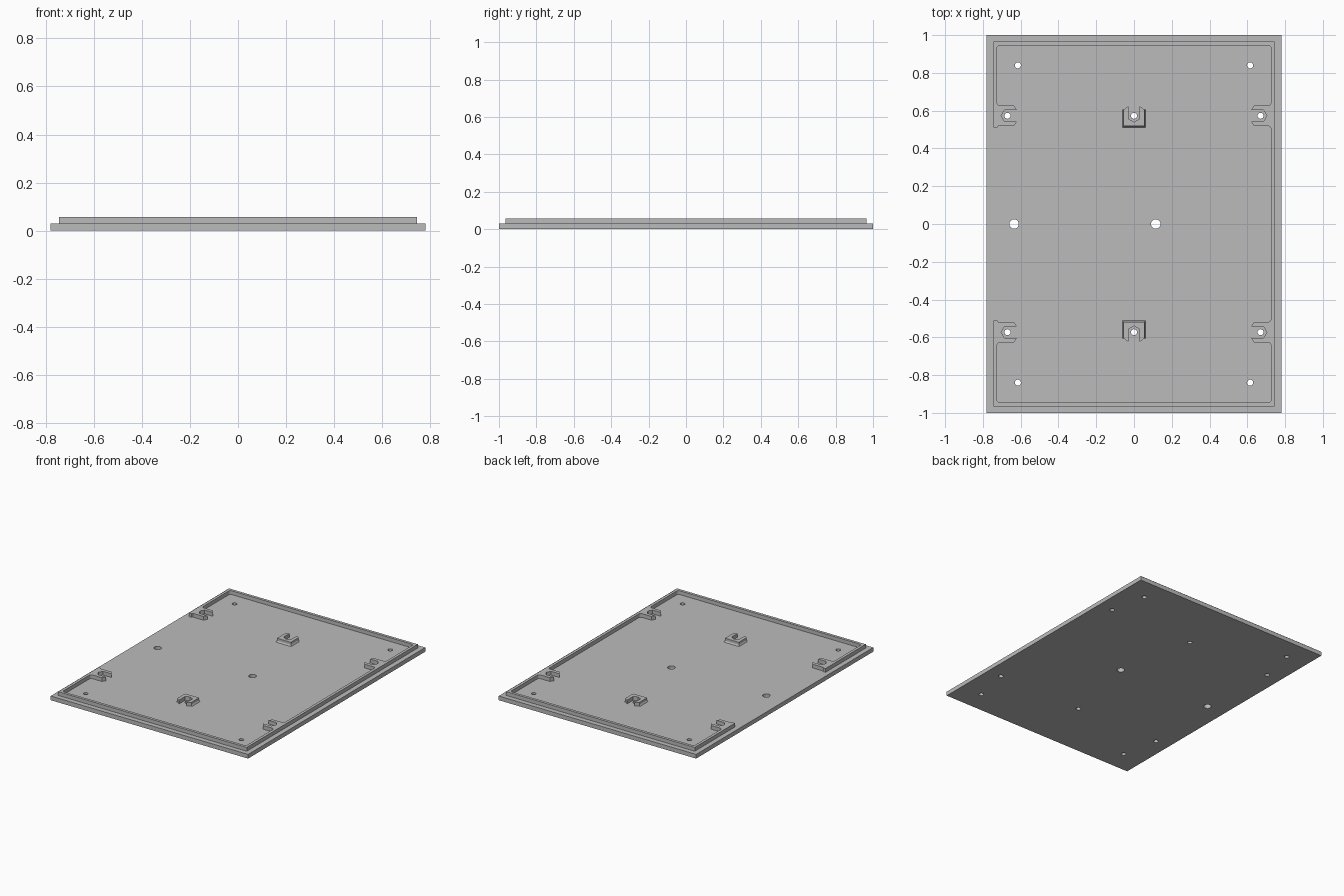
import bpy, bmesh, math
from mathutils import Vector

cube = bpy.data.objects.get("Cube")
if cube:
    bpy.data.objects.remove(cube, do_unlink=True)

HX, HY = 0.78, 1.0              # plate half sizes
BASE, TOP = 0.03, 0.057         # plate top, rim top
OX, OY, IX, IY = 0.745, 0.965, 0.725, 0.945   # rim outer and inner half sizes
CX, CY = 0.67, 0.573            # screw clip centres
ARM = 0.055                     # half width of a clip
SINK = 0.004

grey = bpy.data.materials.new("plain_grey")
grey.use_nodes = True
grey.diffuse_color = (0.5, 0.5, 0.5, 1)
grey.node_tree.nodes["Principled BSDF"].inputs["Base Color"].default_value = (0.5, 0.5, 0.5, 1)


def finish(name, bm):
    """Turn a bmesh into a shaded, coloured object."""
    bmesh.ops.remove_doubles(bm, verts=bm.verts, dist=1e-5)
    bmesh.ops.recalc_face_normals(bm, faces=bm.faces)
    mesh = bpy.data.meshes.new(name)
    bm.to_mesh(mesh)
    bm.free()
    mesh.materials.clear()
    mesh.materials.append(grey)
    obj = bpy.data.objects.new(name, mesh)
    bpy.context.collection.objects.link(obj)
    bpy.ops.object.select_all(action='DESELECT')
    obj.select_set(True)
    bpy.context.view_layer.objects.active = obj
    bpy.ops.object.shade_smooth_by_angle(angle=math.radians(35))
    return obj


def slab(name, outlines, z0, z1):
    """Extrude flat outlines; outlines inside another become holes."""
    curve = bpy.data.curves.new(name + "_profile", 'CURVE')
    curve.dimensions = '2D'
    curve.fill_mode = 'BOTH'
    curve.extrude = (z1 - z0) / 2
    for pts in outlines:
        spline = curve.splines.new('POLY')
        spline.points.add(len(pts) - 1)
        for p, (x, y) in zip(spline.points, pts):
            p.co = (x, y, 0, 1)
        spline.use_cyclic_u = True
    helper = bpy.data.objects.new(name + "_profile", curve)
    bpy.context.collection.objects.link(helper)
    bpy.context.view_layer.update()
    mesh = bpy.data.meshes.new_from_object(
        helper.evaluated_get(bpy.context.evaluated_depsgraph_get()))
    bm = bmesh.new()
    bm.from_mesh(mesh)
    bmesh.ops.translate(bm, verts=bm.verts, vec=(0, 0, (z0 + z1) / 2))
    bpy.data.objects.remove(helper, do_unlink=True)
    bpy.data.curves.remove(curve)
    bpy.data.meshes.remove(mesh)
    return finish(name, bm)


def circle(x, y, r, n=24):
    return [(x + r * math.cos(2 * math.pi * i / n),
             y + r * math.sin(2 * math.pi * i / n)) for i in range(n)]


def fillet(a, corner, b, r=0.014, steps=4):
    """Round one right-angled corner between neighbours a and b."""
    c = Vector(corner)
    u = (Vector(a) - c).normalized() * r
    v = (Vector(b) - c).normalized() * r
    out = []
    for i in range(steps + 1):
        t = math.pi / 2 * i / steps
        out.append(tuple(c + u * (1 - math.sin(t)) + v * (1 - math.cos(t))))
    return out


# Fork outline: opens along +u, half-hexagon pocket for a nut
FORK = [(0.033, -ARM), (0.05, -0.03), (-0.016, -0.03), (-0.033, 0),
        (-0.016, 0.03), (0.05, 0.03), (0.033, ARM)]

# Base plate with through holes
holes = [circle(-0.635, 0, 0.025), circle(0.115, 0, 0.025)]
for sy in (-1, 1):
    holes += [circle(sx * 0.615, sy * 0.84, 0.016) for sx in (-1, 1)]
    holes += [circle(x, sy * CY, 0.016) for x in (-CX, 0, CX)]
slab("base_plate", [[(-HX, -HY), (HX, -HY), (HX, HY), (-HX, HY)]] + holes, 0, BASE)

# Rim with side clips: back half of the inner edge, from right to left
low, high = CY - ARM, CY + ARM
inner = fillet((IX, 0), (IX, low), (0, low))
inner += [(CX - u, CY + v) for u, v in FORK]
inner += fillet((0, high), (IX, high), (IX, 1))
inner += fillet((IX, 0), (IX, IY), (0, IY))
inner += fillet((0, IY), (-IX, IY), (-IX, 0))
inner += fillet((-IX, 1), (-IX, high), (0, high))
inner += [(-CX + u, CY + v) for u, v in reversed(FORK)]
# The rim stops just past the clip on the right-hand side
inner += [(-IX + 0.006, low), (-IX, low - 0.008), (-OX, low - 0.008)]
half = inner + [(-OX, OY)]
front = [(x, -y) for x, y in half]
outline = half + [(OX, OY), (OX, -OY)] + front[::-1]
# The outer right corners close the loop, so the inner chain is joined at the middle
back_rim = inner + [(-OX, OY), (OX, OY), (OX, 0), (IX, 0)]
whole = inner + [(-OX, OY), (OX, OY), (OX, -OY), (-OX, -OY)]
whole += [(x, -y) for x, y in reversed(inner)]
slab("rim_with_side_clips", [whole], BASE - SINK, TOP)

# Centre clips, opening outwards, each with a flared foot
for sy, side in ((1, "back"), (-1, "front")):
    body = FORK + [(-ARM, ARM), (-ARM, -ARM)]
    slab(side + "_centre_clip", [[(v, sy * (CY + u)) for u, v in body]], BASE - SINK, TOP)

    bm = bmesh.new()
    rows = []
    flare = 0.006
    for u, v, du, dv in ((0.033, ARM, 0, 1), (-ARM, ARM, -1, 1),
                         (-ARM, -ARM, -1, -1), (0.033, -ARM, 0, -1)):
        rows.append([bm.verts.new((v + dv * f, sy * (CY + u + du * f), z))
                     for f, z in ((flare, BASE), (0, BASE), (0, BASE + 0.01))])
    for a, b in zip(rows, rows[1:]):
        for i in range(3):
            j = (i + 1) % 3
            bm.faces.new((a[i], a[j], b[j], b[i]))
    bm.faces.new(rows[0])
    bm.faces.new(rows[-1])
    finish(side + "_clip_foot", bm)
